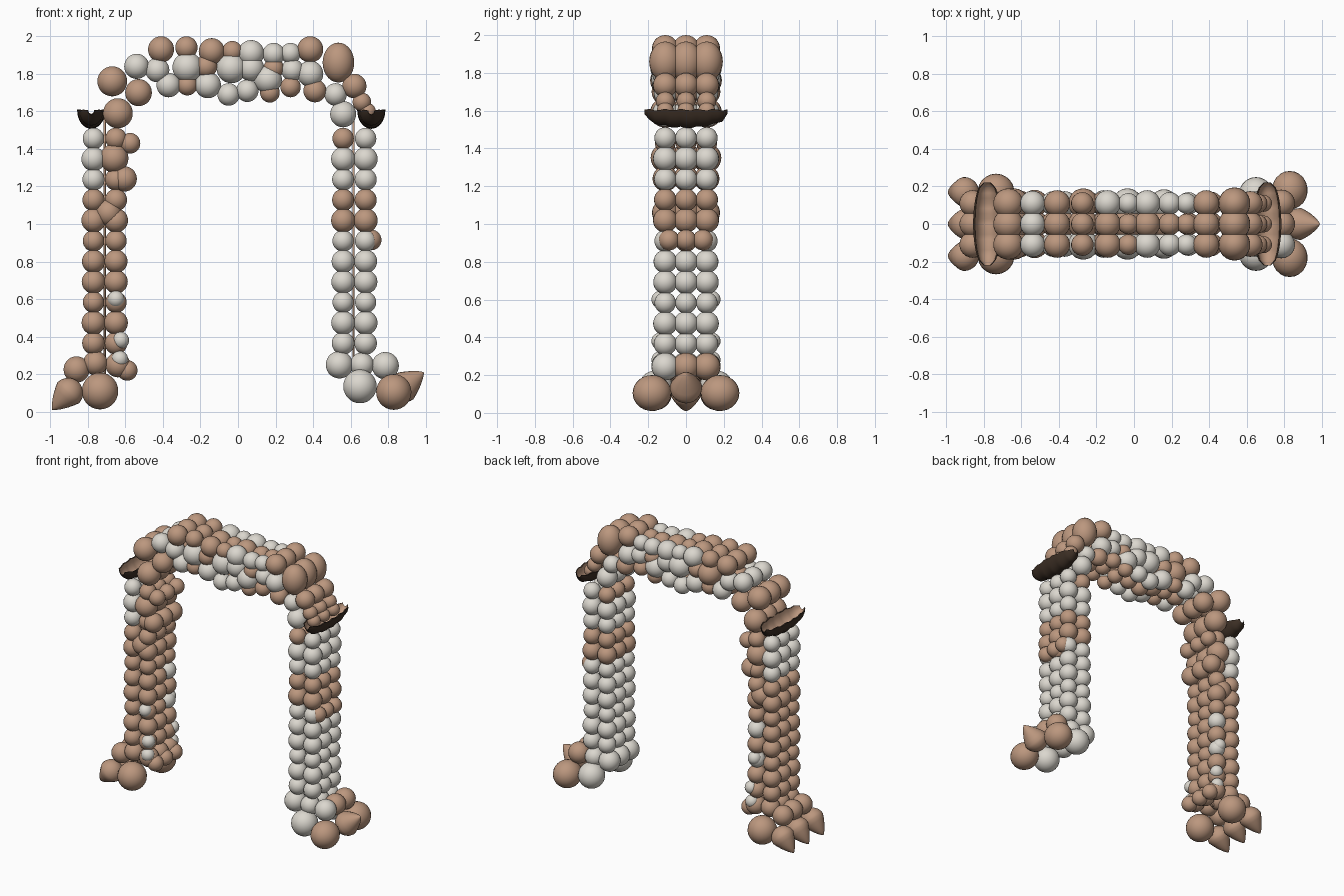
import bpy, bmesh, math
from mathutils import Matrix, Vector

cube = bpy.data.objects.get("Cube")
if cube:
    bpy.data.objects.remove(cube, do_unlink=True)


def material(name, colour):
    m = bpy.data.materials.new(name)
    m.use_nodes = True
    m.diffuse_color = colour
    m.node_tree.nodes["Principled BSDF"].inputs["Base Color"].default_value = colour
    return m


TAN, WHITE, DARK = 0, 1, 2
MATERIALS = [
    material("tan", (0.50, 0.31, 0.21, 1)),
    material("warm white", (0.71, 0.68, 0.62, 1)),
    material("dark brown", (0.045, 0.028, 0.018, 1)),
]

# Colour of the front, middle and back balloon in a row of three
ROWS = {
    "B": (TAN, TAN, TAN),
    "W": (WHITE, WHITE, WHITE),
    "w": (WHITE, TAN, WHITE),
    "f": (WHITE, TAN, TAN),
    "k": (TAN, TAN, WHITE),
}


def finish(name, bm):
    mesh = bpy.data.meshes.new(name)
    bm.to_mesh(mesh)
    bm.free()
    for m in MATERIALS:
        mesh.materials.append(m)
    ob = bpy.data.objects.new(name, mesh)
    bpy.context.collection.objects.link(ob)


def paint(verts, mat):
    for face in {f for v in verts for f in v.link_faces}:
        face.material_index = mat
        face.smooth = True


def ball(bm, centre, radius, mat, stretch=(1, 1, 1)):
    size = Matrix.Diagonal([radius * s for s in stretch]).to_4x4()
    made = bmesh.ops.create_uvsphere(bm, u_segments=22, v_segments=14, radius=1,
                                     matrix=Matrix.Translation(centre) @ size)
    paint(made["verts"], mat)


def row(bm, x, z, r, code, spread=0.11, stretch=(1, 1, 1)):
    for side, mat in zip((-1, 0, 1), ROWS[code]):
        ball(bm, (x, side * spread, z), r, mat, stretch)


def pair(bm, x, z, r, y, mat, stretch=(1, 1, 1)):
    for side in (-1, 1):
        ball(bm, (x, side * y, z), r, mat, stretch)


def drop(bm, centre, tip, radius, mat):
    # Balloon drawn out to a point towards the tip
    centre, tip = Vector(centre), Vector(tip)
    axis = tip - centre
    turn = axis.to_track_quat("Z", "Y").to_matrix().to_4x4()
    made = bmesh.ops.create_uvsphere(bm, u_segments=22, v_segments=14, radius=radius)
    for v in made["verts"]:
        t = min(v.co.z / radius, 1.0)
        if t > 0:
            v.co.z = t * axis.length
            narrow = (1 - t) / math.sqrt(max(1 - t * t, 1e-6))
            v.co.x *= narrow ** 0.6
            v.co.y *= narrow ** 0.6
    bmesh.ops.transform(bm, matrix=Matrix.Translation(centre) @ turn, verts=made["verts"])
    paint(made["verts"], mat)


def column(bm, x, codes, r=0.061):
    # Evenly stacked rows, from the bottom upwards
    for i, code in enumerate(codes):
        row(bm, x, 0.365 + 0.109 * i, r + 0.004 * math.sin(i * 2.3), code)


# Left leg
bm = bmesh.new()
column(bm, 0.68, "WWWWWwBBWWW")
column(bm, 0.56, "WWWWWWBBWWB")
row(bm, 0.71, 0.915, 0.055, "B", spread=0.09)
row(bm, 0.56, 1.585, 0.07, "W")
finish("left_leg", bm)

# Left foot
bm = bmesh.new()
row(bm, 0.54, 0.25, 0.073, "W")
row(bm, 0.66, 0.25, 0.065, "W")
row(bm, 0.785, 0.245, 0.073, "f")
pair(bm, 0.65, 0.135, 0.09, 0.16, WHITE)
pair(bm, 0.83, 0.105, 0.095, 0.18, TAN, (1, 1.08, 1))
drop(bm, (0.885, 0, 0.135), (0.99, 0, 0.21), 0.085, TAN)
finish("left_foot", bm)

# Right leg
bm = bmesh.new()
column(bm, -0.77, "BBBBBBBBWWW")
column(bm, -0.65, "BBkBkBBBBBB")
for x, z, r in ((-0.64, 1.59, 0.08), (-0.575, 1.43, 0.055), (-0.66, 1.35, 0.077),
                (-0.605, 1.24, 0.067), (-0.69, 1.06, 0.07)):
    row(bm, x, z, r, "B")
# White patches showing through
for x, z in ((-0.65, 0.6), (-0.625, 0.38), (-0.63, 0.28)):
    pair(bm, x, z, 0.045, 0.138, WHITE)
finish("right_leg", bm)

# Right foot
bm = bmesh.new()
row(bm, -0.86, 0.225, 0.07, "B")
row(bm, -0.76, 0.26, 0.065, "B")
row(bm, -0.64, 0.25, 0.067, "B")
row(bm, -0.59, 0.22, 0.055, "B")
pair(bm, -0.735, 0.11, 0.098, 0.17, TAN)
for y in (-0.17, 0, 0.17):
    drop(bm, (-0.905, y, 0.1), (-0.99, y, 0.01), 0.08, TAN)
finish("right_foot", bm)

# Arch: upper, middle and lower strands
STRANDS = {
    "arch_upper_strand": ("BBkkwwwB", (
        (-0.41, 1.93, 0.07), (-0.275, 1.94, 0.06), (-0.14, 1.92, 0.07), (-0.03, 1.92, 0.055),
        (0.07, 1.91, 0.07), (0.19, 1.905, 0.06), (0.28, 1.91, 0.055), (0.385, 1.93, 0.07))),
    "arch_middle_strand": ("WwfBwwBww", (
        (-0.54, 1.84, 0.067), (-0.43, 1.82, 0.065), (-0.27, 1.835, 0.08), (-0.17, 1.84, 0.06),
        (-0.035, 1.83, 0.08), (0.07, 1.83, 0.07), (0.19, 1.83, 0.055), (0.29, 1.82, 0.06),
        (0.385, 1.8, 0.07))),
    "arch_lower_strand": ("wBwwwwBBB", (
        (-0.37, 1.74, 0.065), (-0.27, 1.74, 0.055), (-0.16, 1.74, 0.07), (-0.05, 1.69, 0.06),
        (0.05, 1.71, 0.06), (0.16, 1.77, 0.075), (0.17, 1.7, 0.053), (0.28, 1.73, 0.055),
        (0.41, 1.71, 0.062))),
    "right_shoulder": ("BB", ((-0.67, 1.76, 0.08), (-0.53, 1.7, 0.072))),
    "left_shoulder": ("BwBB", (
        (0.62, 1.735, 0.065), (0.52, 1.69, 0.06), (0.66, 1.65, 0.05), (0.69, 1.6, 0.045))),
}
for name, (codes, spots) in STRANDS.items():
    bm = bmesh.new()
    for (x, z, r), code in zip(spots, codes):
        row(bm, x, z, r, code)
    if name == "left_shoulder":
        row(bm, 0.535, 1.86, 0.085, "B", stretch=(1, 1, 1.25))
    finish(name, bm)


# Folded balloon skins: thin troughs, tan inside and dark outside
def trough(name, x):
    bm = bmesh.new()
    rings, steps = 16, 10
    grids = []
    for grow in (1, 0.86):
        grid = []
        for i in range(rings + 1):
            s = -1 + 2 * i / rings
            width = 0.25 + 0.75 * math.sqrt(1 - s ** 2)
            line = []
            for j in range(steps + 1):
                a = math.pi * (1 + j / steps)
                wave = 0.005 * math.sin(i * 2)
                line.append(bm.verts.new((x + 0.075 * width * grow * math.cos(a), 0.22 * s,
                                          1.605 + wave + 0.095 * width * grow * math.sin(a))))
            grid.append(line)
        grids.append(grid)
    for k, grid in enumerate(grids):
        for i in range(rings):
            for j in range(steps):
                f = bm.faces.new((grid[i][j], grid[i + 1][j], grid[i + 1][j + 1], grid[i][j + 1]))
                f.material_index = TAN if k else DARK
                f.smooth = True
    # Close the rim and ends
    outer, inner = grids
    edge = lambda g: ([r[0] for r in g] + g[-1][1:] + [r[-1] for r in g[-2::-1]] + g[0][-2:0:-1])
    a, b = edge(outer), edge(inner)
    for i in range(len(a)):
        n = (i + 1) % len(a)
        bm.faces.new((a[i], a[n], b[n], b[i])).material_index = DARK
    bmesh.ops.recalc_face_normals(bm, faces=bm.faces)
    finish(name, bm)


trough("left_folded_skin", 0.71)
trough("right_folded_skin", -0.782)

# Thin support poles between the columns
for name, x in (("left_pole", 0.615), ("right_pole", -0.71)):
    bm = bmesh.new()
    made = bmesh.ops.create_cone(bm, cap_ends=True, segments=8, radius1=0.006, radius2=0.006,
                                 depth=1.4, matrix=Matrix.Translation((x, 0, 0.9)))
    paint(made["verts"], TAN)
    finish(name, bm)
